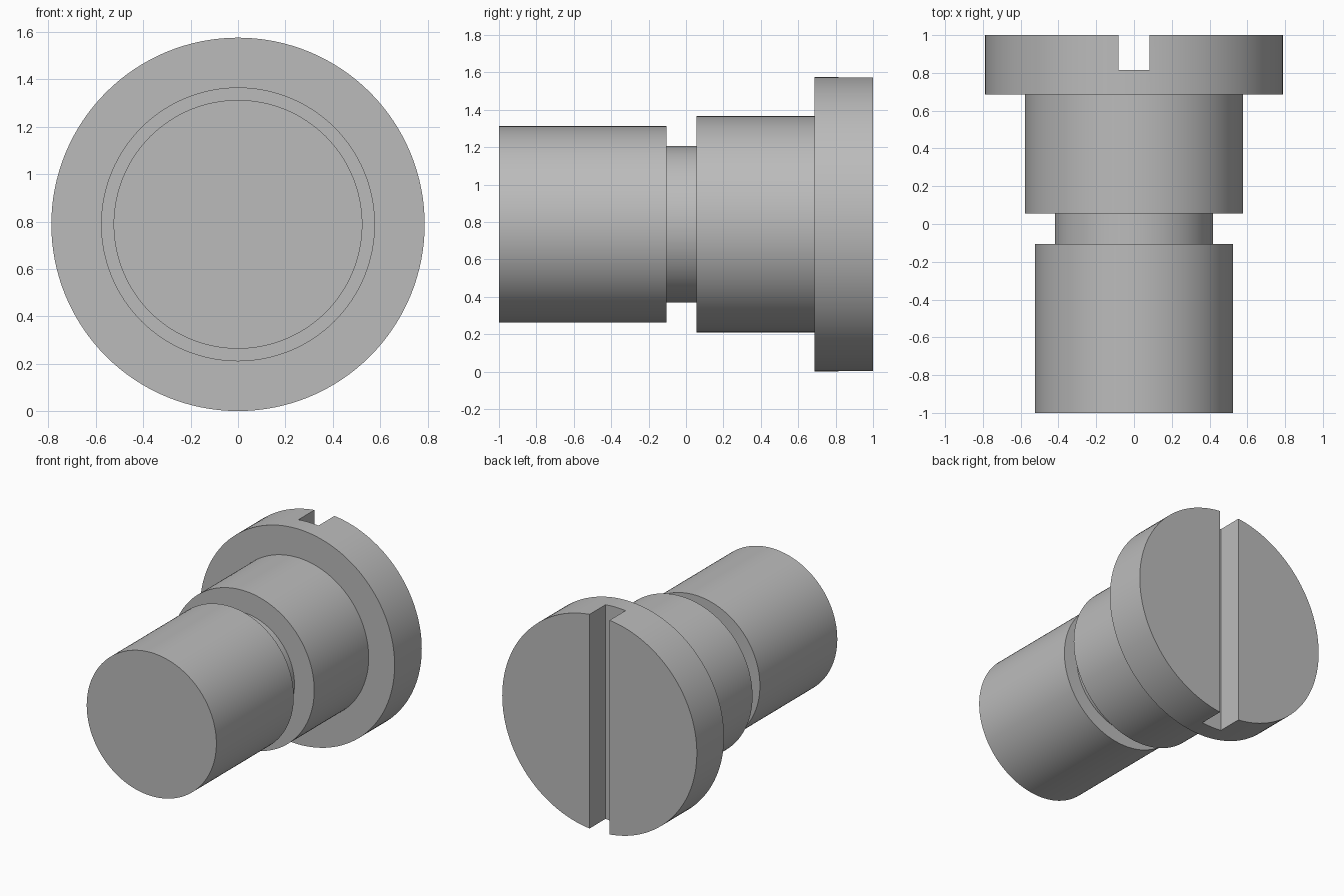
import bpy, bmesh, math
from mathutils import Matrix, Vector

cube = bpy.data.objects.get("Cube")
if cube:
    bpy.data.objects.remove(cube, do_unlink=True)

HEAD_R = 0.788
SLOT_HALF, SLOT_FLOOR = 0.081, 0.815
SIDES = 128

steel = bpy.data.materials.new("grey_steel")
steel.use_nodes = True
grey = (0.5, 0.5, 0.5, 1)
steel.diffuse_color = grey
steel.node_tree.nodes["Principled BSDF"].inputs["Base Color"].default_value = grey


def make_object(name, bm):
    mesh = bpy.data.meshes.new(name)
    bmesh.ops.recalc_face_normals(bm, faces=bm.faces)
    bm.to_mesh(mesh)
    bm.free()
    mesh.materials.append(steel)
    obj = bpy.data.objects.new(name, mesh)
    bpy.context.collection.objects.link(obj)
    return obj


# Stepped screw body: (radius, start, end) of each section along y
sections = [(0.525, -1, -0.105), (0.418, -0.105, 0.056),
            (0.578, 0.056, 0.686), (HEAD_R, 0.686, 1)]
bm = bmesh.new()
rings = []
for radius, start, end in sections:
    for y in (start, end):
        ring = []
        for i in range(SIDES):
            a = math.tau * i / SIDES
            ring.append(bm.verts.new((radius * math.cos(a), y,
                                      HEAD_R + radius * math.sin(a))))
        rings.append(ring)
for low, high in zip(rings, rings[1:]):
    for i in range(SIDES):
        j = (i + 1) % SIDES
        bm.faces.new((low[i], low[j], high[j], high[i]))
bm.faces.new(rings[0])
bm.faces.new(rings[-1])
screw = make_object("slotted_screw", bm)

# Driver slot running straight across the head
bm = bmesh.new()
bmesh.ops.create_cube(bm, size=1, matrix=Matrix.LocRotScale(
    Vector((0, SLOT_FLOOR + 0.25, HEAD_R)), None,
    Vector((2 * SLOT_HALF, 0.5, 3 * HEAD_R))))
cutter = make_object("slot_cutter", bm)
cutter.hide_render = True

slot = screw.modifiers.new("driver_slot", "BOOLEAN")
slot.operation = "DIFFERENCE"
slot.solver = "EXACT"
slot.object = cutter
bpy.ops.object.select_all(action="DESELECT")
screw.select_set(True)
bpy.context.view_layer.objects.active = screw
bpy.ops.object.modifier_apply(modifier=slot.name)
bpy.data.objects.remove(cutter, do_unlink=True)

# Smooth barrels with crisp shoulders
bpy.ops.object.shade_smooth_by_angle(angle=math.radians(30))
